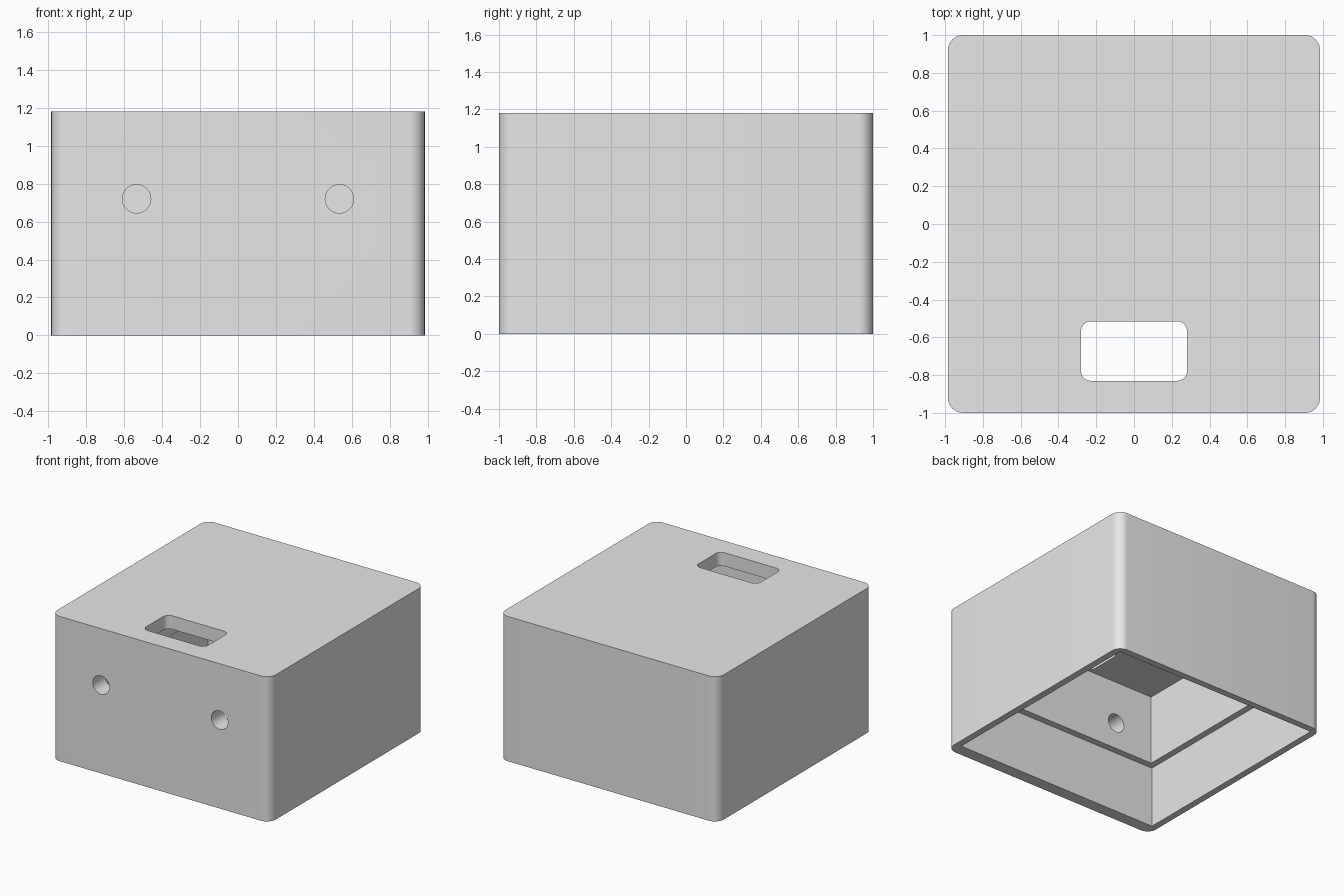
import bpy
import bmesh
from math import radians
from mathutils import Matrix

cube = bpy.data.objects.get("Cube")
if cube:
    bpy.data.objects.remove(cube, do_unlink=True)

HEIGHT = 1.18
LEDGE_Z = 0.50
CEILING_Z = 1.07

# Single grey plastic
grey = bpy.data.materials.new("light grey plastic")
grey.use_nodes = True
colour = (0.8, 0.8, 0.8, 1)
grey.diffuse_color = colour
grey.node_tree.nodes["Principled BSDF"].inputs["Base Color"].default_value = colour


def add_object(name, bm):
    mesh = bpy.data.meshes.new(name)
    bm.to_mesh(mesh)
    bm.free()
    mesh.materials.append(grey)
    obj = bpy.data.objects.new(name, mesh)
    bpy.context.collection.objects.link(obj)
    return obj


def block(name, low, high, radius=0.0):
    """Box between two corners, with optionally rounded upright edges."""
    bm = bmesh.new()
    bmesh.ops.create_cube(bm, size=1)
    for v in bm.verts:
        v.co = [a + (c + 0.5) * (b - a) for a, b, c in zip(low, high, v.co)]
    if radius:
        upright = [e for e in bm.edges
                   if abs(e.verts[0].co.z - e.verts[1].co.z) > 0.01]
        bmesh.ops.bevel(bm, geom=upright, offset=radius, segments=10,
                        profile=0.5, affect='EDGES')
    return add_object(name, bm)


def rod(name, x, y, z, radius, length):
    """Cylinder lying along the depth axis."""
    bm = bmesh.new()
    bmesh.ops.create_cone(bm, cap_ends=True, segments=48, radius1=radius,
                          radius2=radius, depth=length,
                          matrix=Matrix.Translation((x, y, z))
                          @ Matrix.Rotation(radians(90), 4, 'X'))
    return add_object(name, bm)


# Outer shell with rounded upright corners
housing = block("housing", (-0.985, -1, 0), (0.985, 1, HEIGHT), 0.08)

# Stepped cavity open at the bottom, window in the top, two front holes
cutters = [
    block("lower_cavity", (-0.93, -0.90, -0.2), (0.93, 0.945, LEDGE_Z)),
    block("upper_cavity", (-0.877, -0.845, -0.1), (0.877, 0.89, CEILING_Z)),
    block("top_window", (-0.28, -0.83, 0.9), (0.28, -0.515, 1.4), 0.05),
]
for side in (-1, 1):
    cutters.append(rod("front_hole", side * 0.535, -0.9, 0.72, 0.075, 0.4))

bpy.ops.object.select_all(action='DESELECT')
bpy.context.view_layer.objects.active = housing
housing.select_set(True)
for cutter in cutters:
    cutter.hide_render = True
    mod = housing.modifiers.new(cutter.name, 'BOOLEAN')
    mod.operation = 'DIFFERENCE'
    mod.solver = 'EXACT'
    mod.object = cutter
    bpy.ops.object.modifier_apply(modifier=mod.name)
    bpy.data.objects.remove(cutter, do_unlink=True)

bpy.ops.object.shade_smooth_by_angle(angle=radians(30))
